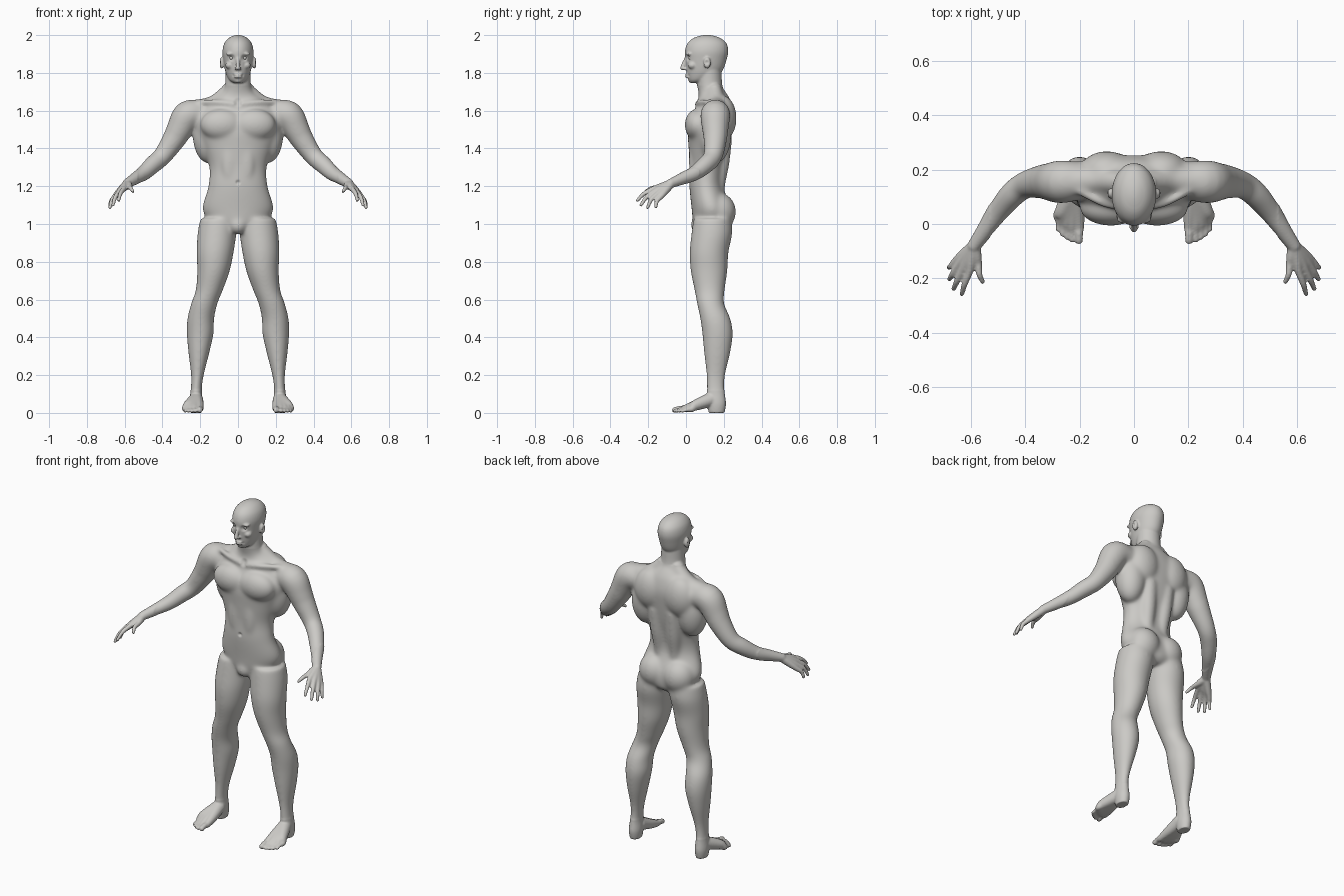
import bpy
import bmesh
import math
from mathutils import Matrix, Vector

cube = bpy.data.objects.get("Cube")
if cube:
    bpy.data.objects.remove(cube)

skin = bpy.data.materials.new("warm grey skin")
skin.use_nodes = True
tone = (0.6, 0.59, 0.565, 1)
skin.diffuse_color = tone
skin.node_tree.nodes["Principled BSDF"].inputs["Base Color"].default_value = tone

bm = bmesh.new()


def spline(rows, steps=5):
    """Smooth curve through rows of any length."""
    rows = [Vector(row) for row in rows]
    result = []
    for i in range(len(rows) - 1):
        a, b, c = rows[max(i - 1, 0)], rows[i], rows[i + 1]
        d = rows[min(i + 2, len(rows) - 1)]
        for k in range(steps):
            t = k / steps
            result.append(b + (c - a) * (t / 2)
                          + (a * 2 - b * 5 + c * 4 - d) * (t * t / 2)
                          + (b * 3 - a - c * 3 + d) * (t ** 3 / 2))
    return result + [rows[-1]]


def bridge(rings):
    """Closed skin over a list of point rings."""
    loops = [[bm.verts.new(point) for point in ring] for ring in rings]
    for low, high in zip(loops, loops[1:]):
        for i in range(len(low)):
            bm.faces.new((low[i - 1], low[i], high[i], high[i - 1]))
    bm.faces.new(loops[0][::-1])
    bm.faces.new(loops[-1])


def circle(sides):
    for i in range(sides):
        angle = math.tau * i / sides
        yield math.cos(angle), math.sin(angle)


def loft(rows):
    """Level ellipses: x, y, z, half width, half depth."""
    bridge([[(x + a * c, y + b * s, z) for c, s in circle(40)]
            for x, y, z, a, b in spline(rows)])


def ball(centre, size):
    matrix = Matrix.Translation(centre) @ Matrix.Diagonal((*size, 1))
    bmesh.ops.create_uvsphere(bm, u_segments=24, v_segments=16, radius=1, matrix=matrix)


def limb(rows):
    """Round-ended tube: x, y, z, radius."""
    samples = spline(rows)
    rings = []
    for i, row in enumerate(samples):
        along = samples[min(i + 1, len(samples) - 1)] - samples[max(i - 1, 0)]
        turn = along.to_3d().to_track_quat('Z', 'Y')
        rings.append([row.to_3d() + turn @ Vector((c, s, 0)) * row[3] for c, s in circle(20)])
    bridge(rings)
    for row in (samples[0], samples[-1]):
        ball(row.to_3d(), (row[3],) * 3)


# Leg
loft([(.1, .14, 1.03, .1, .1), (.111, .137, .95, .103, .108), (.121, .122, .85, .098, .103),
      (.13, .122, .75, .086, .097), (.152, .125, .65, .072, .08), (.178, .13, .58, .07, .072),
      (.197, .155, .5, .071, .08), (.2, .167, .42, .071, .081), (.207, .165, .32, .056, .07),
      (.215, .158, .2, .034, .05), (.221, .157, .12, .03, .047), (.222, .162, .05, .036, .05),
      (.222, .162, 0, .03, .042)])

# Foot and toes
toes = [(.202, -.06, .015), (.227, -.058, .011), (.246, -.05, .01), (.263, -.037, .01), (.279, -.02, .009)]
for x, y, r in toes:
    limb([(.222, .13, .07, .038), (x * .7 + .067, .05, .04, .028),
          (x, y + .05, .022, .019), (x, y + .025, r + .007, r), (x, y, r, r)])

# Arm
limb([(.2, .16, 1.58, .07), (.265, .155, 1.575, .08), (.31, .155, 1.5, .07), (.338, .155, 1.45, .063),
      (.4, .143, 1.36, .051), (.45, .105, 1.315, .048), (.5, .045, 1.268, .041),
      (.545, -.02, 1.24, .032), (.587, -.08, 1.215, .025)])

# Palm and fingers: knuckle, then tip
wrist = Vector((.587, -.08, 1.213))
fingers = [((.605, -.175, 1.185), (.632, -.257, 1.125)), ((.63, -.17, 1.17), (.662, -.238, 1.1)),
           ((.647, -.155, 1.155), (.678, -.203, 1.088)), ((.655, -.135, 1.142), (.68, -.16, 1.09)),
           ((.572, -.145, 1.195), (.556, -.212, 1.172))]
for knuckle, tip in fingers:
    knuckle, tip = Vector(knuckle), Vector(tip)
    middle = knuckle.lerp(tip, .5) + Vector((.004, -.006, .006))
    limb([(*wrist, .023), (*wrist.lerp(knuckle, .6), .019), (*knuckle, .014),
          (*middle, .0115), (*tip, .009)])

# Shoulder slope, back columns and collarbone
limb([(.045, .15, 1.71, .04), (.13, .16, 1.63, .05), (.24, .155, 1.595, .062)])
limb([(.05, .165, 1.1, .04), (.05, .17, 1.2, .037), (.055, .185, 1.32, .045), (.06, .2, 1.45, .045)])
limb([(.02, .06, 1.635, .016), (.11, .075, 1.645, .015), (.2, .12, 1.645, .015)])

# Chest, shoulder blade, flank, buttock muscles
ball((.085, .06, 1.525), (.115, .067, .085))
ball((.1, .195, 1.56), (.1, .073, .12))
ball((.155, .155, 1.47), (.085, .085, .15))
ball((.08, .175, 1.065), (.095, .09, .1))
ball((.045, .045, 1.33), (.045, .03, .14))

# Ear, brow, cheekbone, nostril
ball((.086, .112, 1.853), (.013, .019, .031))
ball((.034, .018, 1.9), (.03, .018, .01))
ball((.045, .035, 1.84), (.022, .025, .02))
ball((.01, -.009, 1.822), (.009, .012, .008))

# Second side
copy = bmesh.ops.duplicate(bm, geom=bm.verts[:] + bm.edges[:] + bm.faces[:])
bmesh.ops.scale(bm, vec=(-1, 1, 1), verts=[v for v in copy["geom"] if isinstance(v, bmesh.types.BMVert)])

# Torso and neck
loft([(0, .14, .965, .05, .07), (0, .14, 1, .14, .1), (0, .135, 1.08, .188, .105),
      (0, .108, 1.2, .157, .09), (0, .114, 1.3, .152, .094), (0, .122, 1.4, .185, .108),
      (0, .128, 1.5, .225, .118), (0, .145, 1.58, .23, .108), (0, .15, 1.65, .16, .088),
      (0, .142, 1.69, .095, .075), (0, .126, 1.73, .07, .067), (0, .122, 1.82, .066, .066)])
ball((0, .07, .995), (.05, .045, .05))

# Head
loft([(0, .05, 1.747, .022, .026), (0, .066, 1.76, .043, .052), (0, .088, 1.785, .059, .081),
      (0, .1, 1.82, .07, .098), (0, .106, 1.87, .078, .109), (0, .109, 1.915, .082, .115),
      (0, .111, 1.955, .073, .104), (0, .111, 1.983, .051, .074), (0, .111, 1.997, .024, .035),
      (0, .111, 2.001, .004, .006)])

# Nose, lips, chin
limb([(0, .005, 1.885, .009), (0, -.012, 1.85, .01), (0, -.02, 1.826, .012)])
for z in (1.791, 1.779):
    ball((0, .01, z), (.024, .016, .006))
ball((0, .035, 1.759), (.022, .022, .014))

# Soles stand flat
for v in bm.verts:
    v.co.z = max(v.co.z, 0)
bmesh.ops.recalc_face_normals(bm, faces=bm.faces)

# Fuse all parts into one skin
rough = bpy.data.meshes.new("rough body")
bm.to_mesh(rough)
body = bpy.data.objects.new("body", rough)
bpy.context.collection.objects.link(body)
remesh = body.modifiers.new("fuse", 'REMESH')
remesh.mode = 'VOXEL'
remesh.voxel_size = .005
bpy.context.view_layer.update()
fused = bpy.data.meshes.new_from_object(body.evaluated_get(bpy.context.evaluated_depsgraph_get()))
body.modifiers.clear()
body.data = fused
bpy.data.meshes.remove(rough)

# Relax the muscles strongly, the face, hands and feet lightly
bm.clear()
bm.from_mesh(fused)
soft = [v for v in bm.verts if .12 < v.co.z < 1.73 and abs(v.co.x) < .53]
for verts, rounds in ((bm.verts[:], 3), (soft, 35)):
    for _ in range(rounds):
        bmesh.ops.smooth_vert(bm, verts=verts, factor=.5, use_axis_x=True, use_axis_y=True, use_axis_z=True)


def press(centre, reach, push):
    """Soft dent, on both sides when off the middle."""
    for side in ((1, -1) if centre[0] else (1,)):
        spot = Vector((centre[0] * side, *centre[1:]))
        shift = Vector((push[0] * side, *push[1:]))
        for v in bm.verts:
            away = (v.co - spot).length / reach
            if away < 1:
                v.co += shift * (1 - away * away) ** 2


# Eye sockets, mouth corners, ear hollows, navel, throat notch
press((.033, .008, 1.88), .024, (0, .012, 0))
press((.026, .01, 1.785), .014, (0, .004, 0))
press((.1, .11, 1.855), .016, (-.007, 0, 0))
press((0, .02, 1.22), .016, (0, .009, 0))
press((0, .05, 1.645), .03, (0, .008, 0))
bm.to_mesh(fused)
bm.free()

# Eyes
for side, label in ((1, "left_eye"), (-1, "right_eye")):
    bpy.ops.mesh.primitive_uv_sphere_add(segments=24, ring_count=16, radius=.014,
                                         location=(.033 * side, .028, 1.88))
    bpy.context.object.name = label

for ob in (body, bpy.data.objects["left_eye"], bpy.data.objects["right_eye"]):
    ob.data.materials.clear()
    ob.data.materials.append(skin)
    ob.data.shade_smooth()
